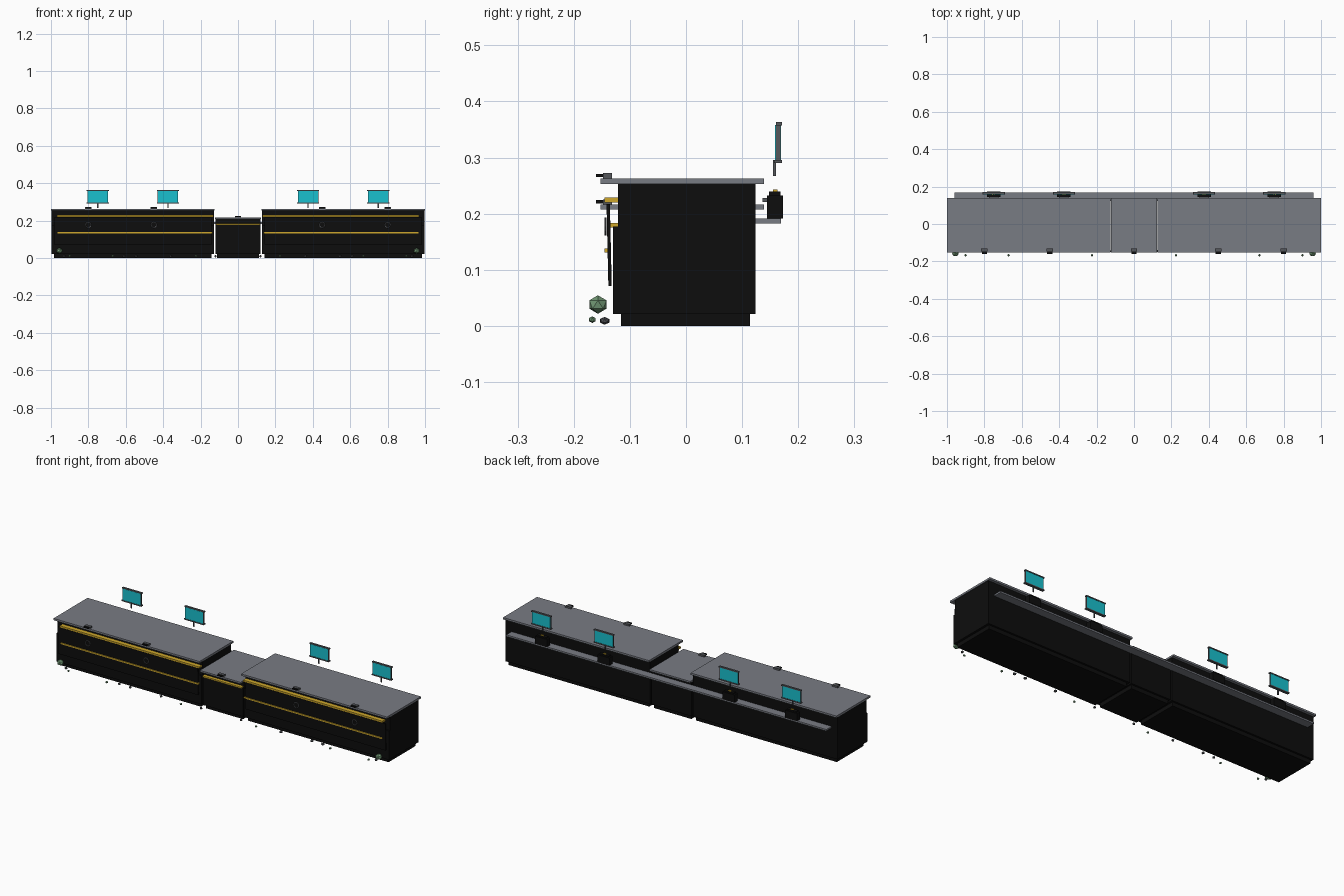
import bpy, math, random
from mathutils import Vector

if "Cube" in bpy.data.objects:
    bpy.data.objects.remove(bpy.data.objects["Cube"])

random.seed(4)


def mat(name, rgb):
    m = bpy.data.materials.new(name)
    m.diffuse_color = (*rgb, 1)
    m.use_nodes = True
    m.node_tree.nodes["Principled BSDF"].inputs["Base Color"].default_value = m.diffuse_color
    return m


BLACK = mat("black", (0.004, 0.004, 0.004))
GREY = mat("slate grey", (0.19, 0.20, 0.23))
STEEL = mat("dark steel", (0.09, 0.095, 0.105))
GOLD = mat("gold", (0.62, 0.39, 0.025))
CYAN = mat("screen cyan", (0.01, 0.53, 0.62))
GREEN = mat("moss green", (0.17, 0.32, 0.18))


def finish(name, m):
    o = bpy.context.object
    o.name = name
    o.data.materials.clear()
    o.data.materials.append(m)
    return o


def box(name, x, y, z, m, tilt=0):
    """Box from (min, max) ranges on each axis."""
    bpy.ops.mesh.primitive_cube_add(
        size=1, location=[(a + b) / 2 for a, b in (x, y, z)], rotation=(tilt, 0, 0))
    o = finish(name, m)
    o.scale = [b - a for a, b in (x, y, z)]
    return o


def around(cx, half):
    return (cx - half, cx + half)


def rock(name, loc, scale, m):
    bpy.ops.mesh.primitive_ico_sphere_add(subdivisions=1, radius=1, location=loc)
    o = finish(name, m)
    o.scale = scale
    return o


def edge_lamp(cx, z):
    # small grey housing with black lip on the front edge of a top
    box("lamp_housing", around(cx, 0.017), (-0.148, -0.132), (z, z + 0.009), STEEL)
    box("lamp_lip", around(cx, 0.014), (-0.160, -0.148), (z + 0.002, z + 0.008), BLACK)


# Tall wings on both sides
for s in (-1, 1):
    cx = s * 0.5625
    box("wing_plinth", around(cx, 0.422), (-0.116, 0.114), (0, 0.022), BLACK)
    box("wing_body", around(cx, 0.434), (-0.121, 0.124), (0.021, 0.254), BLACK)
    box("wing_lower_front", around(cx, 0.434), (-0.130, -0.12), (0.021, 0.177), BLACK)
    box("wing_top", around(cx, 0.4375), (-0.152, 0.139), (0.253, 0.263), GREY)
    box("wing_front_panel", around(cx, 0.42), (-0.140, -0.134), (0.071, 0.217), BLACK,
        math.radians(1.3))
    box("wing_upper_stripe", around(s * 0.55, 0.418), (-0.145, -0.120), (0.220, 0.229), GOLD)
    box("wing_lower_stripe", around(s * 0.55, 0.414), (-0.145, -0.134), (0.131, 0.138), GOLD)
    for x in (0.45, 0.80):
        edge_lamp(s * x, 0.263)
        bpy.ops.mesh.primitive_torus_add(
            major_radius=0.0145, minor_radius=0.0022, major_segments=12, minor_segments=5,
            location=(s * x, -0.1435, 0.177), rotation=(math.pi / 2, 0, 0))
        finish("emblem_ring", STEEL)

# Lower centre section
box("centre_plinth", (-0.112, 0.112), (-0.116, 0.114), (0, 0.022), BLACK)
box("centre_body", (-0.12, 0.12), (-0.121, 0.124), (0.021, 0.208), BLACK)
box("centre_lower_front", (-0.12, 0.12), (-0.130, -0.12), (0.021, 0.177), BLACK)
box("centre_top", (-0.122, 0.122), (-0.152, 0.139), (0.207, 0.216), GREY)
box("centre_stripe", (-0.117, 0.117), (-0.139, -0.120), (0.175, 0.183), GOLD)
edge_lamp(0, 0.216)

# Back shelf with devices and floating screens
box("back_shelf", (-0.96, 0.96), (0.122, 0.169), (0.182, 0.191), GREY)
for x in (-0.75, -0.375, 0.375, 0.75):
    box("device_box", around(x, 0.036), (0.144, 0.173), (0.191, 0.232), BLACK)
    box("device_cap", around(x, 0.028), (0.148, 0.168), (0.232, 0.239), BLACK)
    box("device_light", around(x, 0.008), (0.155, 0.163), (0.236, 0.243), GOLD)
    box("device_tray", around(x, 0.026), (0.136, 0.145), (0.221, 0.228), STEEL)
    box("screen_stem", around(x, 0.003), (0.155, 0.160), (0.267, 0.296), STEEL)
    box("screen_panel", around(x, 0.054), (0.159, 0.169), (0.295, 0.358), CYAN)
    box("screen_top_bar", around(x, 0.059), (0.160, 0.171), (0.357, 0.363), STEEL)
    box("screen_bottom_bar", around(x, 0.059), (0.157, 0.171), (0.290, 0.296), STEEL)
    for s in (-1, 1):
        box("screen_side", around(x + s * 0.054, 0.0015), (0.160, 0.168), (0.295, 0.358), STEEL)

# Corner boulders and scattered pebbles along the front
for s in (-1, 1):
    rock("corner_boulder", (s * 0.955, -0.157, 0.038), (0.019, 0.018, 0.0165), GREEN)
    for x in (0.90, 0.67, 0.225):
        rock("green_pebble", (s * x, -0.167, 0.011), (0.007, 0.007, 0.006), GREEN)
    for x in (0.93, 0.61, 0.545, 0.36, 0.12):
        r = random.uniform(0.007, 0.010)
        rock("grey_pebble", (s * x, -0.145, 0.009), (r, r, 0.007), STEEL)
